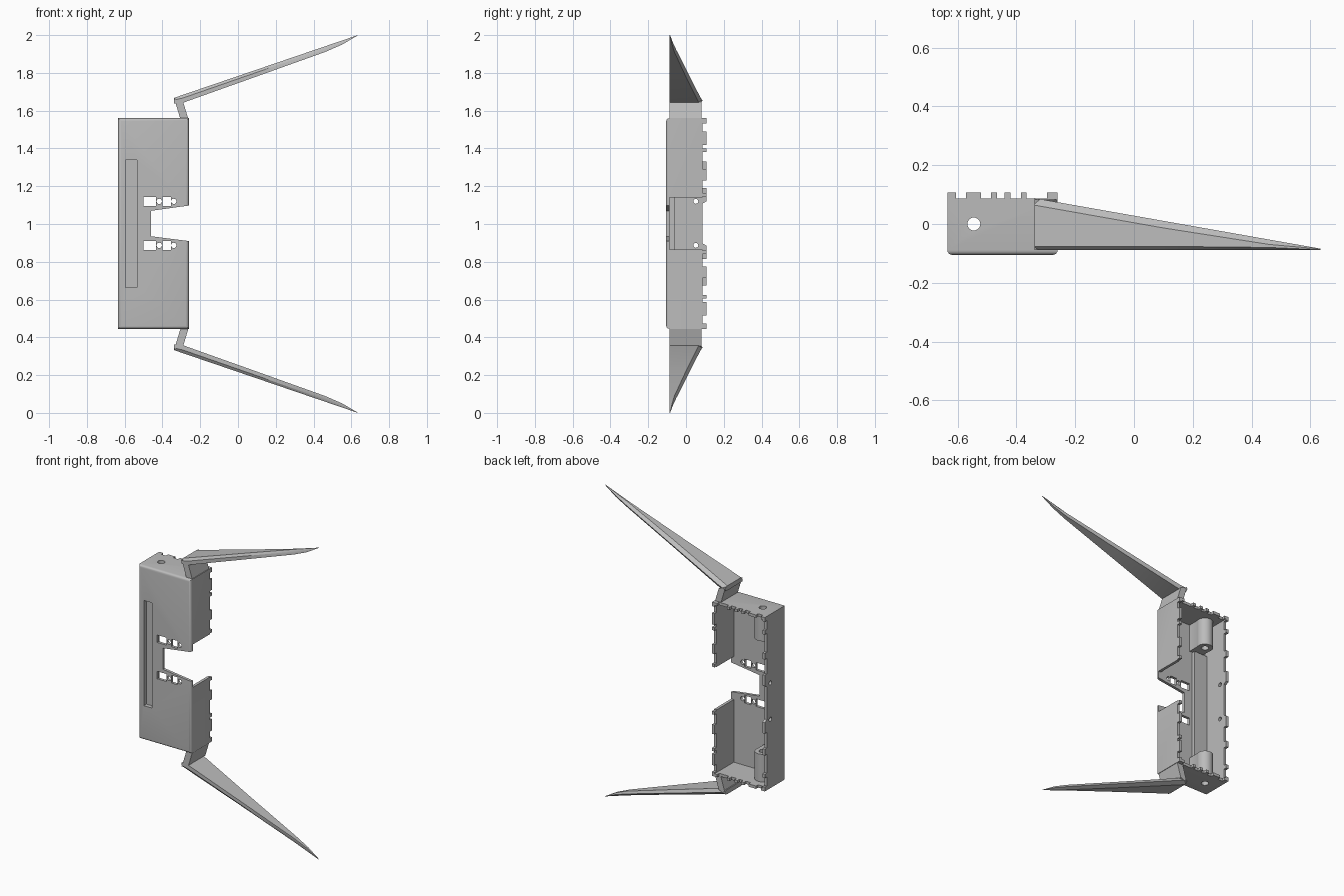
import bpy
import bmesh
import math
from mathutils import Vector

if "Cube" in bpy.data.objects:
    bpy.data.objects.remove(bpy.data.objects["Cube"], do_unlink=True)

grey = bpy.data.materials.new("plain grey")
grey.use_nodes = True
grey.diffuse_color = (0.5, 0.5, 0.5, 1)
grey.node_tree.nodes["Principled BSDF"].inputs["Base Color"].default_value = (0.5, 0.5, 0.5, 1)

# Shell extents
X0, X1 = -0.635, -0.26
Y0, Y1 = -0.105, 0.087
Z0, Z1 = 0.445, 1.56
T = 0.018
RIM = 0.108


def finish(name, bm):
    bmesh.ops.recalc_face_normals(bm, faces=bm.faces)
    mesh = bpy.data.meshes.new(name)
    bm.to_mesh(mesh)
    bm.free()
    mesh.materials.append(grey)
    obj = bpy.data.objects.new(name, mesh)
    bpy.context.collection.objects.link(obj)
    return obj


def add_box(bm, x, y, z):
    verts = bmesh.ops.create_cube(bm, size=1)["verts"]
    for v in verts:
        v.co = Vector([a + (b - a) * (c + 0.5) for (a, b), c in zip((x, y, z), v.co)])
    return verts


def box(name, x, y, z):
    bm = bmesh.new()
    add_box(bm, x, y, z)
    return finish(name, bm)


def rod(name, centre, axis, radius, depth):
    bm = bmesh.new()
    bmesh.ops.create_cone(bm, cap_ends=True, segments=24, radius1=radius, radius2=radius, depth=depth)
    turn = Vector((0, 0, 1)).rotation_difference(Vector(axis))
    for v in bm.verts:
        v.co = turn @ v.co + Vector(centre)
    return finish(name, bm)


def prism(name, outline, y0, y1):
    bm = bmesh.new()
    face = bm.faces.new([bm.verts.new((x, y0, z)) for x, z in outline])
    moved = bmesh.ops.extrude_face_region(bm, geom=[face])["geom"]
    for v in moved:
        if isinstance(v, bmesh.types.BMVert):
            v.co.y = y1
    return finish(name, bm)


def apply_boolean(target, other, operation):
    mod = target.modifiers.new("bool", 'BOOLEAN')
    mod.operation = operation
    mod.solver = 'EXACT'
    mod.object = other
    bpy.context.view_layer.objects.active = target
    bpy.ops.object.modifier_apply(modifier=mod.name)
    bpy.data.objects.remove(other, do_unlink=True)


def smooth(obj, angle=30):
    bpy.ops.object.select_all(action='DESELECT')
    obj.select_set(True)
    bpy.context.view_layer.objects.active = obj
    bpy.ops.object.shade_smooth_by_angle(angle=math.radians(angle))


# Shell: rounded front edges, open at the back
bm = bmesh.new()
add_box(bm, (X0, X1), (Y0, Y1), (Z0, Z1))
edges = [e for e in bm.edges if sum(v.co.y < 0 for v in e.verts) == 2]
bmesh.ops.bevel(bm, geom=edges, offset=0.016, segments=4, profile=0.5, affect='EDGES')
shell = finish("body_shell", bm)
apply_boolean(shell, box("cavity", (X0 + T, X1 - T), (Y0 + T, 0.2), (Z0 + T, Z1 - T)), 'DIFFERENCE')

# Raised backing of the front groove, and pivot bosses inside both ends
apply_boolean(shell, box("backing", (-0.612, -0.518), (Y0 + 0.01, -0.062), (0.645, 1.36)), 'UNION')
for low, high in ((Z0 + 0.008, 0.64), (1.365, Z1 - 0.008)):
    mid = (low + high) / 2
    apply_boolean(shell, rod("boss", (-0.545, 0, mid), (0, 0, 1), 0.048, high - low), 'UNION')
    apply_boolean(shell, box("boss_web", (-0.59, -0.5), (Y0 + 0.01, 0), (low, high)), 'UNION')

# Cut-outs: groove, side gap, notch, pivot bore
cutters = [
    box("groove", (-0.595, -0.535), (-0.2, -0.078), (0.665, 1.34)),
    box("side_gap", (X1 - 0.03, 0), (Y0 + T, 0.2), (0.865, 1.14)),
    prism("notch", [(-0.46, 0.935), (-0.2, 0.902), (-0.2, 1.106), (-0.46, 1.07)], -0.2, 0),
    rod("pivot_bore", (-0.545, 0, 1), (0, 0, 1), 0.022, 0.01),
]
for z in (0.5, 1.5):
    cutters.append(rod("pivot_bore", (-0.545, 0, z), (0, 0, 1), 0.022, 0.4))
# Square ports, round ports and side holes
for z in (0.887, 1.12):
    for a, b in ((-0.5, -0.435), (-0.4, -0.355)):
        cutters.append(box("port", (a, b), (-0.2, 0), (z - 0.024, z + 0.024)))
    for x in (-0.417, -0.34):
        cutters.append(rod("round_port", (x, -0.1, z), (0, 1, 0), 0.014, 0.2))
    cutters.append(rod("side_hole", (X0, 0.052, z), (1, 0, 0), 0.013, 0.15))
for cutter in cutters:
    apply_boolean(shell, cutter, 'DIFFERENCE')
smooth(shell)

# Clip teeth round the open rim, mirrored between top and bottom
bm = bmesh.new()
ys = (Y1 - 0.012, RIM)
side_teeth = {
    X0: ((1.10, 1.19), (1.29, 1.33), (1.45, 1.475), (1.533, Z1)),
    X1 - T: ((1.145, 1.165), (1.23, 1.29), (1.38, 1.40), (1.417, 1.49), (1.533, Z1)),
}
for x, spans in side_teeth.items():
    for a, b in spans:
        for span in ((a, b), (2.005 - b, 2.005 - a)):
            verts = add_box(bm, (x, x + T), ys, span)
            if a == 1.10:
                for v in verts:
                    if v.co.y > Y1 and abs(v.co.z - 1.0025) < 0.11:
                        v.co.z += math.copysign(0.02, v.co.z - 1)
for a, b in ((X0, -0.606), (-0.572, -0.52), (-0.487, -0.466), (-0.44, -0.42), (-0.385, -0.365), (-0.296, X1)):
    for z in (Z0, Z1 - T):
        add_box(bm, (a, b), ys, (z, z + T))
finish("rim_teeth", bm)


# Swept arms: a short bent strut, then a blade tapering to a point
def arm(name, flip):
    def at(x, y, z):
        return (x, y, 2.0 - z if flip else z)

    def tube(bm, rings):
        loops = [[bm.verts.new(at(*p)) for p in ring] for ring in rings]
        for r, s in zip(loops, loops[1:]):
            for i in range(len(r)):
                j = (i + 1) % len(r)
                bm.faces.new((r[i], r[j], s[j], s[i]))
        bm.faces.new(loops[0])
        bm.faces.new(loops[-1])

    bm = bmesh.new()
    front, back = -0.088, 0.083
    strut = []
    for left, right, z1, z2 in ((-0.304, -0.262, 1.552, 1.552), (-0.338, -0.29, 1.665, 1.645)):
        strut.append([(left, front, z1), (right, front, z2), (right, back, z2), (left, back, z1)])
    tube(bm, strut)
    rings = []
    for x, drop in ((-0.338, 0.03), (-0.29, 0.042), (0.1, 0.036), (0.46, 0.03), (0.55, 0.022), (0.635, 0.001)):
        t = (x + 0.338) / 0.973
        top = 1.668 + 0.332 * t
        rear = 0.088 - 0.172 * t
        width = rear + 0.086
        e = min(0.012, width * 0.25)
        rings.append([(x, front, top - drop), (x, front, top - drop * 0.4), (x, front + e, top),
                      (x, rear - 2 * e, top), (x, rear, top - drop * 0.5), (x, rear - e, top - drop)])
    tube(bm, rings)
    smooth(finish(name, bm), 35)


arm("upper_arm", False)
arm("lower_arm", True)
